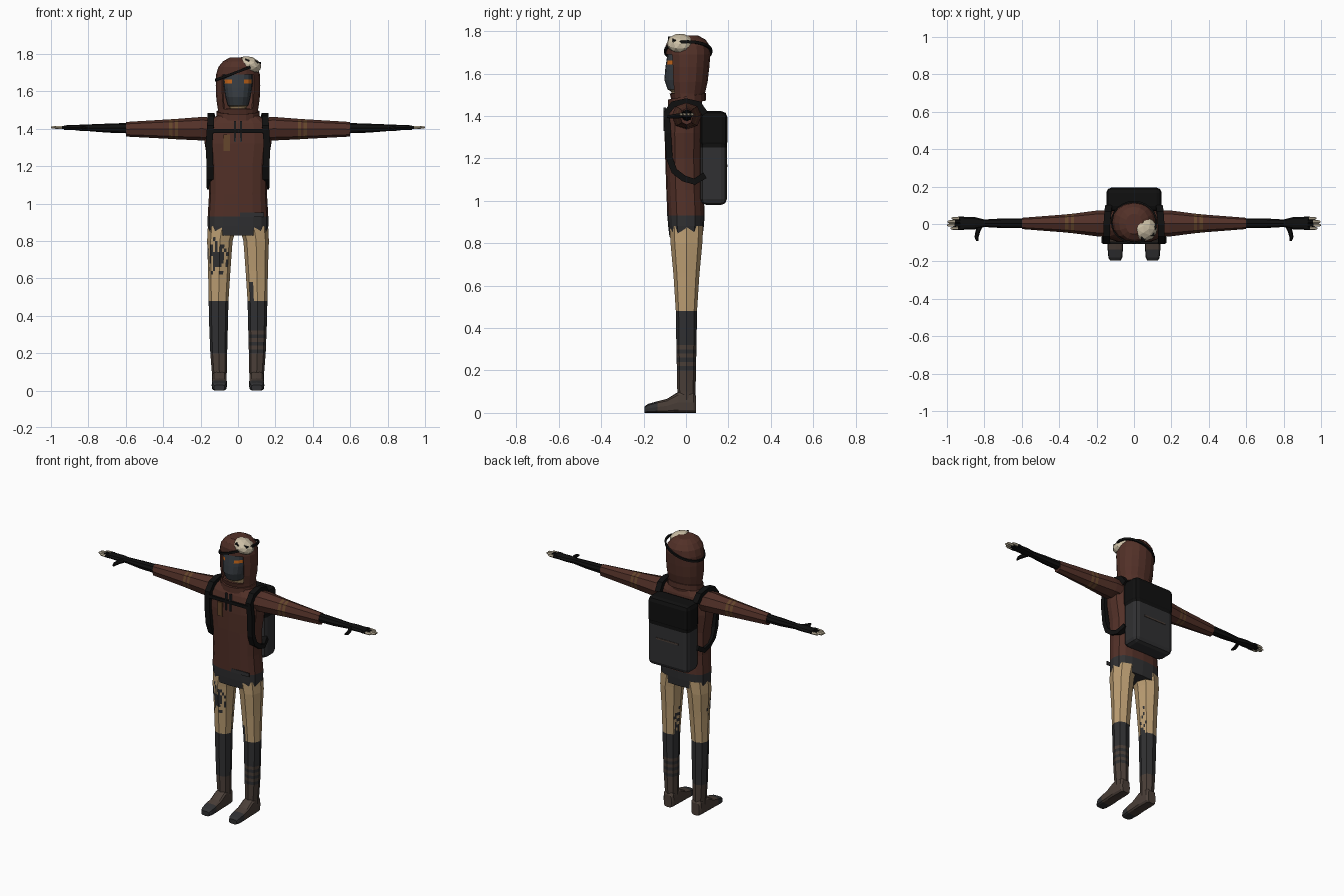
import bpy, bmesh, math, random
from mathutils import Vector, Matrix

if "Cube" in bpy.data.objects:
    bpy.data.objects.remove(bpy.data.objects["Cube"])

random.seed(4)
COLORS = [
    ("hoodie_brown", (0.085, 0.030, 0.021)), ("charcoal", (0.030, 0.030, 0.032)),
    ("black", (0.005, 0.005, 0.005)), ("tan_cloth", (0.50, 0.34, 0.17)),
    ("boot_brown", (0.070, 0.050, 0.040)), ("cream", (0.60, 0.52, 0.38)),
    ("orange", (0.55, 0.13, 0.01)), ("slate", (0.038, 0.045, 0.053)),
    ("ochre_brown", (0.13, 0.062, 0.025)),
]
MATS = []
for n, c in COLORS:
    m = bpy.data.materials.new(n)
    m.diffuse_color = (*c, 1)
    m.use_nodes = True
    m.node_tree.nodes["Principled BSDF"].inputs["Base Color"].default_value = m.diffuse_color
    MATS.append(m)
BROWN, CHAR, BLACK, TAN, BOOT, CREAM, ORANGE, SLATE, OCHRE = range(9)


def finish(name, bm, rule):
    """Colour the faces by a rule (or one index) and link the object."""
    bmesh.ops.recalc_face_normals(bm, faces=bm.faces)
    for f in bm.faces:
        f.material_index = rule(f.calc_center_median()) if callable(rule) else rule
    me = bpy.data.meshes.new(name)
    bm.to_mesh(me)
    bm.free()
    for m in MATS:
        me.materials.append(m)
    ob = bpy.data.objects.new(name, me)
    bpy.context.collection.objects.link(ob)
    return ob


def ring(c, axis, ra, rb, n=12, p=2.0, sub=1):
    """Superellipse ring around c, perpendicular to axis; sub splits its edges."""
    u, v = {"x": (Vector((0, 1, 0)), Vector((0, 0, 1))),
            "y": (Vector((1, 0, 0)), Vector((0, 0, 1))),
            "z": (Vector((1, 0, 0)), Vector((0, 1, 0)))}[axis]
    pts = []
    for i in range(n):
        a = 2 * math.pi * i / n
        co, si = math.cos(a), math.sin(a)
        pts.append(Vector(c) + u * ra * math.copysign(abs(co) ** (2 / p), co)
                   + v * rb * math.copysign(abs(si) ** (2 / p), si))
    return [pts[i].lerp(pts[(i + 1) % n], k / sub) for i in range(n) for k in range(sub)]


def loft(name, rings, rule, closed=False, drop=None):
    bm = bmesh.new()
    vs = [[bm.verts.new(p) for p in r] for r in rings]
    n = len(vs[0])
    for j in range(len(vs) if closed else len(vs) - 1):
        a, b = vs[j], vs[(j + 1) % len(vs)]
        for i in range(n):
            bm.faces.new((a[i], a[(i + 1) % n], b[(i + 1) % n], b[i]))
    if not closed:
        bm.faces.new(vs[0])
        bm.faces.new(vs[-1])
    if drop:
        bmesh.ops.delete(bm, geom=[f for f in bm.faces if drop(f.calc_center_median())],
                         context="FACES")
    return finish(name, bm, rule)


def ribbon(name, pts, side, w, t, mat, closed=False):
    """Flat band along a path; side is the direction of its width."""
    pts, side, rings = [Vector(p) for p in pts], Vector(side), []
    for i, p in enumerate(pts):
        a = pts[i - 1] if i or closed else p
        b = pts[(i + 1) % len(pts)] if i < len(pts) - 1 or closed else p
        nrm = (b - a).normalized().cross(side).normalized()
        rings.append([p + side * w / 2 * s + nrm * t / 2 * k
                      for s, k in ((1, 1), (-1, 1), (-1, -1), (1, -1))])
    return loft(name, rings, mat, closed)


def box(name, c, size, rule, bevel=0, cut=None, rot=None):
    bm = bmesh.new()
    bmesh.ops.create_cube(bm, size=1)
    bmesh.ops.scale(bm, vec=size, verts=bm.verts)
    if bevel:
        bmesh.ops.bevel(bm, geom=bm.edges[:], offset=bevel, segments=2, profile=0.5, affect="EDGES")
    if rot:
        bmesh.ops.rotate(bm, matrix=Matrix.Rotation(rot[0], 3, rot[1]), verts=bm.verts)
    bmesh.ops.translate(bm, vec=c, verts=bm.verts)
    if cut:
        bmesh.ops.bisect_plane(bm, geom=bm.verts[:] + bm.edges[:] + bm.faces[:],
                               plane_co=(0, 0, cut), plane_no=(0, 0, 1))
    return finish(name, bm, rule)


# Hoodie body with a charcoal hem: z, half width, half depth, centre y
BODY = [(0.83, .155, .078, 0), (0.88, .162, .084, 0), (0.93, .162, .088, 0), (1.05, .155, .088, -.005),
        (1.2, .158, .09, -.008), (1.32, .178, .092, -.008), (1.38, .178, .09, -.007),
        (1.43, .165, .08, -.003), (1.465, .12, .066, 0), (1.49, .07, .055, 0)]
loft("hoodie_body", [ring((0, y, z), "z", a, b, 16, 2.7) for z, a, b, y in BODY],
     lambda c: CHAR if c.z < 0.93 else BROWN)
box("hem_patch", (0.075, -0.086, 0.94), (0.13, 0.006, 0.024), CHAR)
box("chest_patch", (-0.06, -0.099, 1.325), (0.035, 0.006, 0.09), OCHRE)

# Hood shell with a face opening
HOOD = [(1.43, .115, .07, 0), (1.47, .108, .072, .005), (1.505, .108, .083, .006), (1.56, .116, .094, .008),
        (1.63, .119, .1, .01), (1.69, .117, .105, .01), (1.73, .105, .104, .008),
        (1.76, .08, .088, .004), (1.78, .045, .055, 0)]


def in_opening(c):
    return 1.505 < c.z < 1.69 and c.y < 0 and abs(c.x) < 0.078


hood = loft("hood", [ring((0, y, z), "z", a, b, 16, 2.1) for z, a, b, y in HOOD], BROWN, drop=in_opening)
sol = hood.modifiers.new("cloth", "SOLIDIFY")
sol.thickness = 0.01
ribbon("collar_roll", [(0.1 * math.cos(a), 0.005 + 0.075 * math.sin(a), 1.475 + 0.015 * math.sin(a))
                       for a in [i * math.pi / 8 for i in range(16)]],
       (0, 0, 1), 0.035, 0.03, BROWN, True)

# Masked head with glowing eyes
HEAD = [(1.42, .045, .045, 0), (1.515, .045, .05, -.02), (1.525, .056, .065, -.022), (1.57, .068, .077, -.025),
        (1.62, .076, .076, -.022), (1.643, .077, .074, -.021), (1.662, .077, .072, -.02),
        (1.70, .076, .068, -.018), (1.74, .05, .04, 0)]


def head_colour(c):
    if c.z < 1.52:
        return TAN
    return ORANGE if 1.643 < c.z < 1.662 and c.y < -.03 and .018 < abs(c.x) < .066 else SLATE


loft("masked_head", [ring((0, y, z), "z", a, b, 16, 2.2) for z, a, b, y in HEAD], head_colour)

# Pale mask pushed up on the hood, with its tilted strap
bm = bmesh.new()
bmesh.ops.create_icosphere(bm, subdivisions=2, radius=1)
bmesh.ops.scale(bm, vec=(.066, .063, .043), verts=bm.verts)
bmesh.ops.rotate(bm, matrix=Matrix.Rotation(math.radians(22), 3, "Y"), verts=bm.verts)
bmesh.ops.translate(bm, vec=(.062, -.028, 1.742), verts=bm.verts)
finish("pale_mask", bm, CREAM)
for i, (x, y, z) in enumerate([(.05, -.075, 1.766), (.098, -.055, 1.757)]):
    box(f"pale_mask_eye_{i}", (x, y, z), (.024, .018, .009), BLACK, rot=(math.radians(25), "Y"))
ribbon("mask_strap", [(.119 * math.cos(a), .01 + .109 * math.sin(a), 1.705 + .045 * math.cos(a))
                      for a in [i * math.pi / 12 for i in range(24)]],
       (0, 0, 1), 0.014, 0.01, BLACK, True)

# Backpack with black lid and zip
box("backpack", (0, .131, 1.2), (.29, .124, .44), lambda c: BLACK if c.z > 1.25 else CHAR, .028, 1.25)
box("backpack_lid", (0, .131, 1.335), (.296, .128, .175), BLACK, .028)
box("backpack_zip", (0, .193, 1.165), (.16, .006, .01), BOOT)
box("chest_strap", (0, -.1, 1.388), (.3, .012, .02), BLACK)


def leg_profile(z):
    keys = [(.05, .1, .039, .042), (.1, .1, .04, .043), (.2, .103, .045, .045), (.35, .104, .05, .048),
            (.48, .104, .053, .05), (.65, .1, .06, .061), (.8, .097, .068, .075), (.9, .08, .08, .08)]
    for a, b in zip(keys, keys[1:]):
        if z <= b[0] + 1e-6:
            t = (z - a[0]) / (b[0] - a[0])
            return [p + (q - p) * t for p, q in zip(a[1:], b[1:])]


def leg_colour(c):
    if c.z < .21:
        return BOOT
    if c.z < .48:
        banded = c.x > 0 and any(abs(c.z - s) < .008 for s in (.23, .27, .31))
        return BOOT if banded else CHAR
    # Speckled stain on one thigh, small tears on the other
    if c.x < 0 and c.y < .01:
        d = math.hypot((c.x + .11) / .055, (c.z - .71) / .11)
        if d < 1 and random.random() < 1.15 - d:
            return CHAR
    if c.x > 0 and c.y < 0 and abs(c.x - .072) < .008 and c.z < .58:
        return CHAR
    if c.y > 0 and abs(c.x) < .06 and c.z < .48 + .2 * random.random():
        return CHAR
    return TAN


# Boots: y, height, half width
FOOT = [(.047, .08, .028), (.035, .1, .037), (-.035, .1, .04), (-.09, .066, .04),
        (-.135, .055, .041), (-.18, .042, .037), (-.196, .03, .028)]
# Sleeves and gloves: x, centre z, half depth, half height
SLEEVE = [(.11, 1.397, .07, .06), (.19, 1.4, .07, .063), (.32, 1.398, .053, .055), (.338, 1.398, .051, .054),
          (.35, 1.398, .05, .053), (.368, 1.398, .048, .052), (.6, 1.397, .03, .039)]
GLOVE = [(.58, 1.403, .026, .028), (.7, 1.403, .026, .024), (.8, 1.405, .02, .018),
         (.85, 1.406, .033, .015), (.93, 1.406, .033, .012)]
FINGERS = [(.03, .975), (.012, .998), (-.006, 1.0), (-.023, .98)]

for s, side in ((1, "left"), (-1, "right")):
    zs = [.06 + .02 * i for i in range(42)]
    rings = []
    for z in zs:
        cx, a, b = leg_profile(z)
        rings.append(ring((s * cx, .002, z), "z", a, b, 8, 2.2, 4))
    loft(side + "_leg", rings, leg_colour)
    loft(side + "_boot", [ring((s * .1, y, h / 2), "y", w, h / 2, 12, 4) for y, h, w in FOOT],
         lambda c: CHAR if c.y < -.135 else BOOT)
    loft(side + "_sleeve", [ring((s * x, .003, z), "x", a, b, 8, 2.2) for x, z, a, b in SLEEVE],
         lambda c: OCHRE if .32 < abs(c.x) < .338 or .35 < abs(c.x) < .368 else BROWN)
    loft(side + "_glove", [ring((s * x, .004, z), "x", a, b, 8, 2.3) for x, z, a, b in GLOVE], BLACK)
    for i, (y, tip) in enumerate(FINGERS):
        loft(f"{side}_finger_{i}",
             [ring((s * x, y, 1.407), "x", r, r, 6) for x, r in
              ((.91, .009), (tip - .04, .009), (tip - .01, .008), (tip, .004))],
             lambda c, t=tip: CREAM if abs(c.x) > t - .04 else BLACK)
    loft(side + "_thumb", [ring((s * x, y, z), "y", r, r, 6) for x, y, z, r in
                           ((.82, -.005, 1.403, .015), (.835, -.04, 1.4, .013),
                            (.842, -.07, 1.397, .011), (.838, -.09, 1.395, .006))], BLACK)
    # Shoulder strap looping under the arm to the pack
    ribbon(side + "_pack_strap",
           [(s * x, y, z) for x, y, z in
            ((.135, .09, 1.41), (.14, .06, 1.455), (.145, 0, 1.468), (.145, -.06, 1.455), (.147, -.092, 1.415),
             (.155, -.086, 1.32), (.15, -.078, 1.2), (.15, -.055, 1.14), (.15, -.01, 1.105),
             (.148, .04, 1.09), (.135, .09, 1.12))], (1, 0, 0), .036, .03, BLACK)
    box(side + "_drawstring", (s * .016, -.1, 1.385), (.01, .012, .11), CHAR)
